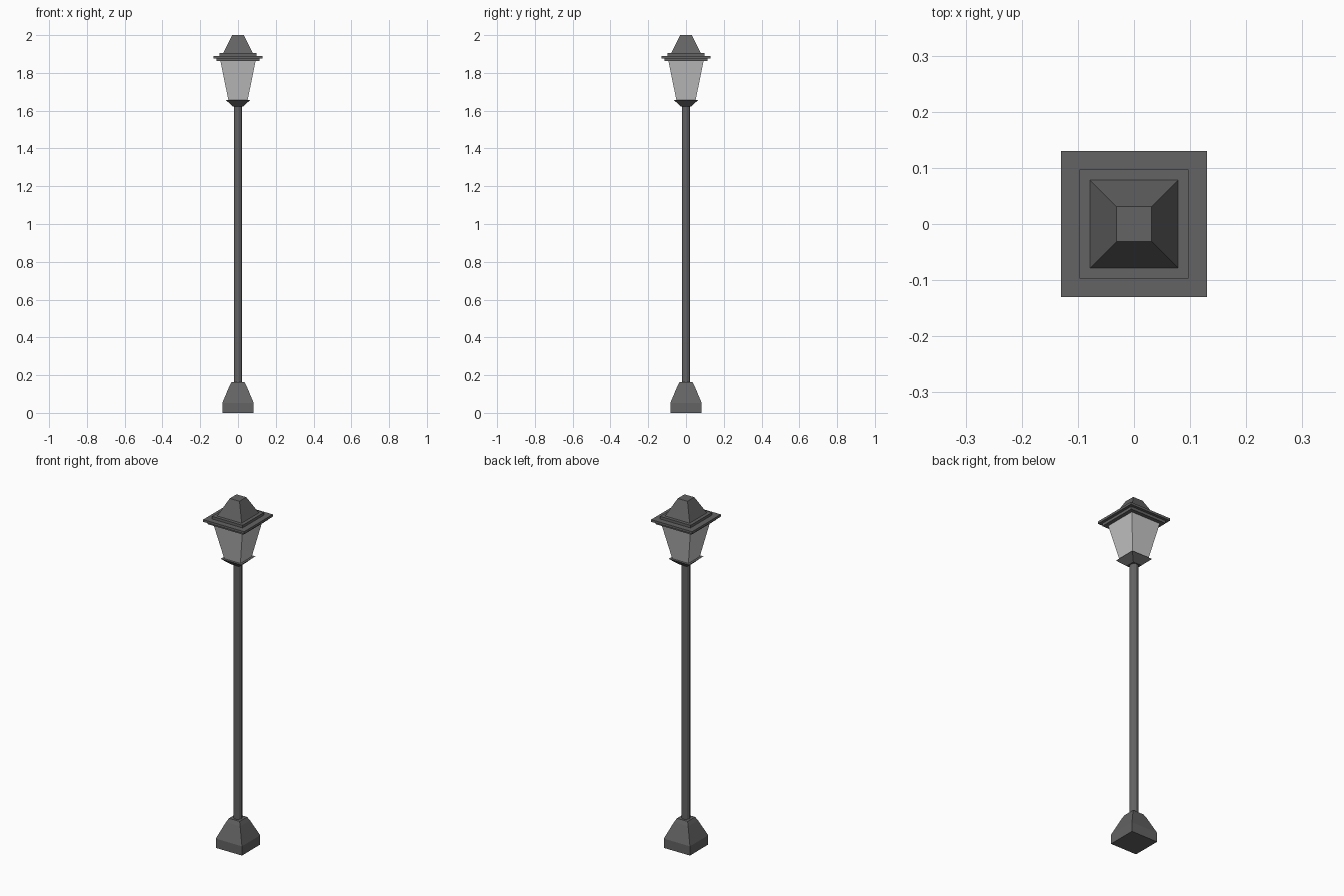
import bpy
import bmesh
import math

if "Cube" in bpy.data.objects:
    bpy.data.objects.remove(bpy.data.objects["Cube"])


def material(name, value):
    mat = bpy.data.materials.new(name)
    mat.diffuse_color = (value, value, value, 1.0)
    mat.use_nodes = True
    mat.node_tree.nodes["Principled BSDF"].inputs["Base Color"].default_value = mat.diffuse_color
    return mat


METAL = material("dark grey metal", 0.125)
GLASS = material("pale grey glass", 0.56)


def loft(name, profile, mat, sides=4):
    """Closed flat-faced column; profile lists (half width, height) from bottom to top."""
    bm = bmesh.new()
    step = 2 * math.pi / sides
    rings = []
    for half, z in profile:
        r = half / math.cos(step / 2)
        rings.append([bm.verts.new((r * math.cos((i + 0.5) * step),
                                    r * math.sin((i + 0.5) * step), z))
                      for i in range(sides)])
    for a, b in zip(rings, rings[1:]):
        for i in range(sides):
            j = (i + 1) % sides
            bm.faces.new((a[i], a[j], b[j], b[i]))
    bm.faces.new(rings[0][::-1])
    bm.faces.new(rings[-1])
    bmesh.ops.recalc_face_normals(bm, faces=bm.faces)
    mesh = bpy.data.meshes.new(name)
    bm.to_mesh(mesh)
    bm.free()
    mesh.materials.append(mat)
    obj = bpy.data.objects.new(name, mesh)
    bpy.context.collection.objects.link(obj)
    return obj


# Foot: square block, sloped shoulders, small chamfer at the top
loft("base", [(0.083, 0), (0.083, 0.053), (0.045, 0.143), (0.034, 0.164)], METAL)

# Slim post
loft("pole", [(0.022, 0.155), (0.022, 1.635)], METAL, sides=12)

# Flared collar holding the lantern
loft("collar", [(0.027, 1.622), (0.065, 1.657)], METAL)

# Tapered lantern glass
loft("lantern_glass", [(0.051, 1.655), (0.093, 1.864)], GLASS)

# Stacked roof plates
for name, half, low, high in (("lower_roof_plate", 0.114, 1.862, 1.877),
                              ("wide_roof_plate", 0.130, 1.877, 1.890),
                              ("upper_roof_plate", 0.097, 1.890, 1.905)):
    loft(name, [(half, low), (half, high)], METAL)

# Truncated pyramid cap
loft("roof_cap", [(0.078, 1.905), (0.031, 2.0)], METAL)
